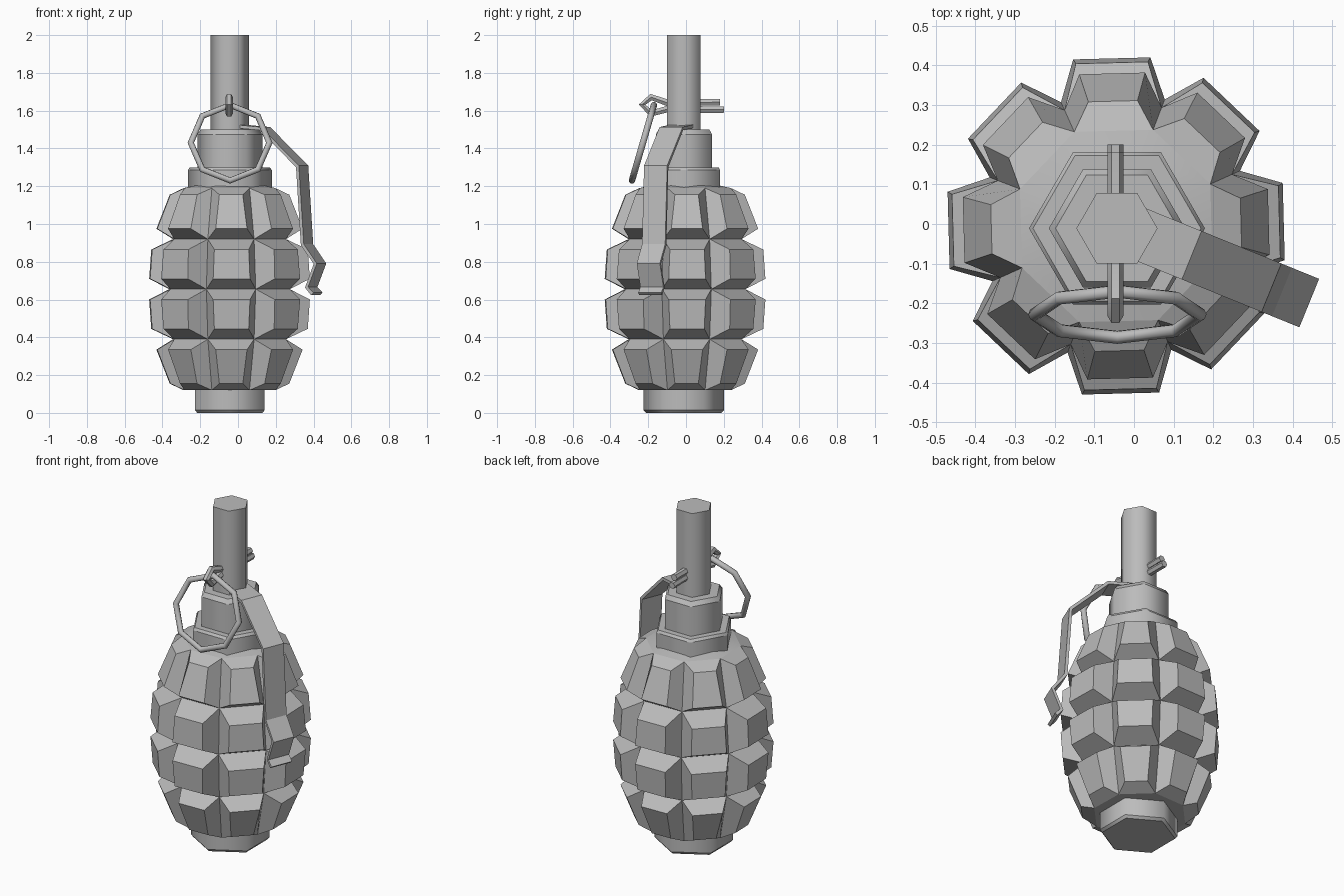
import bpy, bmesh, math
from mathutils import Vector

if "Cube" in bpy.data.objects:
    bpy.data.objects.remove(bpy.data.objects["Cube"], do_unlink=True)

AXIS = Vector((-0.045, -0.005, 0))   # vertical axis of the body
GREY = (0.5, 0.5, 0.5, 1)

mat = bpy.data.materials.new("metal_grey")
mat.use_nodes = True
mat.diffuse_color = GREY
bsdf = mat.node_tree.nodes["Principled BSDF"]
bsdf.inputs["Base Color"].default_value = GREY
bsdf.inputs["Roughness"].default_value = 0.6


def finish(name, bm):
    """Turn a bmesh into a named grey object."""
    bmesh.ops.recalc_face_normals(bm, faces=bm.faces)
    mesh = bpy.data.meshes.new(name)
    bm.to_mesh(mesh)
    bm.free()
    mesh.materials.append(mat)
    obj = bpy.data.objects.new(name, mesh)
    bpy.context.collection.objects.link(obj)
    return obj


def hex_prism(name, rings, turn=0, centre=(-0.043, -0.011)):
    """Six-sided turned part from (radius, z) rings, rounded shading, crisp rims."""
    bm = bmesh.new()
    loops = []
    for r, z in rings:
        loops.append([bm.verts.new((centre[0] + r * math.cos(turn + k * math.pi / 3),
                                    centre[1] + r * math.sin(turn + k * math.pi / 3), z))
                      for k in range(6)])
    for a, b in zip(loops, loops[1:]):
        for k in range(6):
            bm.faces.new((a[k], a[(k + 1) % 6], b[(k + 1) % 6], b[k])).smooth = True
    bm.faces.new(loops[0])
    bm.faces.new(loops[-1])
    for e in bm.edges:
        if abs(e.verts[0].co.z - e.verts[1].co.z) < 1e-5:
            e.smooth = False
    return finish(name, bm)


# Segmented body: a lattice of eight columns and four rows of raised blocks
COLS = 8
TURN = math.radians(1.5)
lattice = [(0.26, 0.12), (0.32, 0.39), (0.342, 0.655), (0.32, 0.92), (0.26, 1.19)]
# per row: (distance, half width, z) of the block's lower and upper outer edge
blocks = [((0.315, 0.062, 0.155), (0.385, 0.083, 0.335)),
          ((0.412, 0.091, 0.445), (0.423, 0.0975, 0.60)),
          ((0.423, 0.0975, 0.71), (0.412, 0.091, 0.865)),
          ((0.385, 0.083, 0.975), (0.315, 0.062, 1.155))]


def polar(r, ang, z):
    return (AXIS.x + r * math.cos(ang), AXIS.y + r * math.sin(ang), z)


bm = bmesh.new()
step = 2 * math.pi / COLS
grid = [[bm.verts.new(polar(r, TURN + (c - 0.5) * step, z)) for c in range(COLS)]
        for r, z in lattice]
for row, (low, high) in enumerate(blocks):
    for c in range(COLS):
        n = (c + 1) % COLS
        base = [grid[row][c], grid[row][n], grid[row + 1][n], grid[row + 1][c]]
        top = []
        for (d, w, z), side in ((low, -1), (low, 1), (high, 1), (high, -1)):
            ang = TURN + c * step + side * math.atan2(w, d)
            top.append(bm.verts.new(polar(math.hypot(d, w), ang, z)))
        bm.faces.new(top)
        for k in range(4):
            j = (k + 1) % 4
            bm.faces.new((base[k], base[j], top[j], top[k]))
# shallow shoulder under the neck, flat underside
shoulder = [bm.verts.new(polar(0.19, TURN + (c - 0.5) * step, 1.205)) for c in range(COLS)]
for c in range(COLS):
    n = (c + 1) % COLS
    bm.faces.new((grid[4][c], grid[4][n], shoulder[n], shoulder[c])).smooth = True
bm.faces.new(shoulder)
bm.faces.new(grid[0])
finish("segmented_body", bm)

# Base plug, stepped neck and fuse tube
hex_prism("base_plug", [(0.20, 0.0), (0.213, 0.015), (0.213, 0.16)], math.pi / 6, (-0.043, -0.012))
hex_prism("neck_collar", [(0.222, 1.15), (0.222, 1.285), (0.212, 1.30)])
hex_prism("upper_collar", [(0.172, 1.28), (0.172, 1.475), (0.155, 1.50)])
hex_prism("fuse_tube", [(0.1025, 1.45), (0.1025, 2.0)])

# Safety lever: a bent strip leaning out and down over the body
profile = [(0.02, 1.52), (0.20, 1.505), (0.413, 1.305), (0.441, 0.89),
           (0.515, 0.79), (0.465, 0.665), (0.497, 0.63)]
out = Vector((0.926, -0.377, 0)).normalized()
across = Vector((-out.y, out.x, 0))
bm = bmesh.new()
pairs = []
for s, z in profile:
    mid = Vector((-0.043, -0.002, z)) + out * s
    pairs.append([bm.verts.new(mid + across * (0.066 * k)) for k in (-1, 1)])
for a, b in zip(pairs, pairs[1:]):
    bm.faces.new((a[0], a[1], b[1], b[0]))
lever = finish("safety_lever", bm)
solid = lever.modifiers.new("thickness", "SOLIDIFY")
solid.thickness = 0.018
solid.offset = 0

# Split pin: one wire folded into an eye at the front, both legs through the tube
path = [(0.18, 1.645), (-0.10, 1.642), (-0.185, 1.672), (-0.232, 1.632),
        (-0.185, 1.585), (-0.10, 1.608), (0.20, 1.605)]
curve = bpy.data.curves.new("split_pin", "CURVE")
curve.dimensions = "3D"
curve.bevel_depth = 0.02
curve.bevel_resolution = 1
curve.use_fill_caps = True
spline = curve.splines.new("POLY")
spline.points.add(len(path) - 1)
for p, (y, z) in zip(spline.points, path):
    p.co = (-0.047, y, z, 1)
curve.materials.append(mat)
pin = bpy.data.objects.new("split_pin", curve)
bpy.context.collection.objects.link(pin)
bpy.ops.object.select_all(action="DESELECT")
pin.select_set(True)
bpy.context.view_layer.objects.active = pin
bpy.ops.object.convert(target="MESH")
bpy.ops.object.shade_smooth_by_angle(angle=math.radians(50))

# Pull ring: eight-sided loop hanging tilted from the pin eye
bpy.ops.mesh.primitive_torus_add(major_segments=8, minor_segments=8,
                                 major_radius=0.208, minor_radius=0.017,
                                 location=(-0.042, -0.228, 1.43),
                                 rotation=(math.atan2(0.43, 0.125), 0, 0))
ring = bpy.context.object
ring.name = "pull_ring"
ring.data.materials.append(mat)
bpy.ops.object.shade_smooth_by_angle(angle=math.radians(50))
